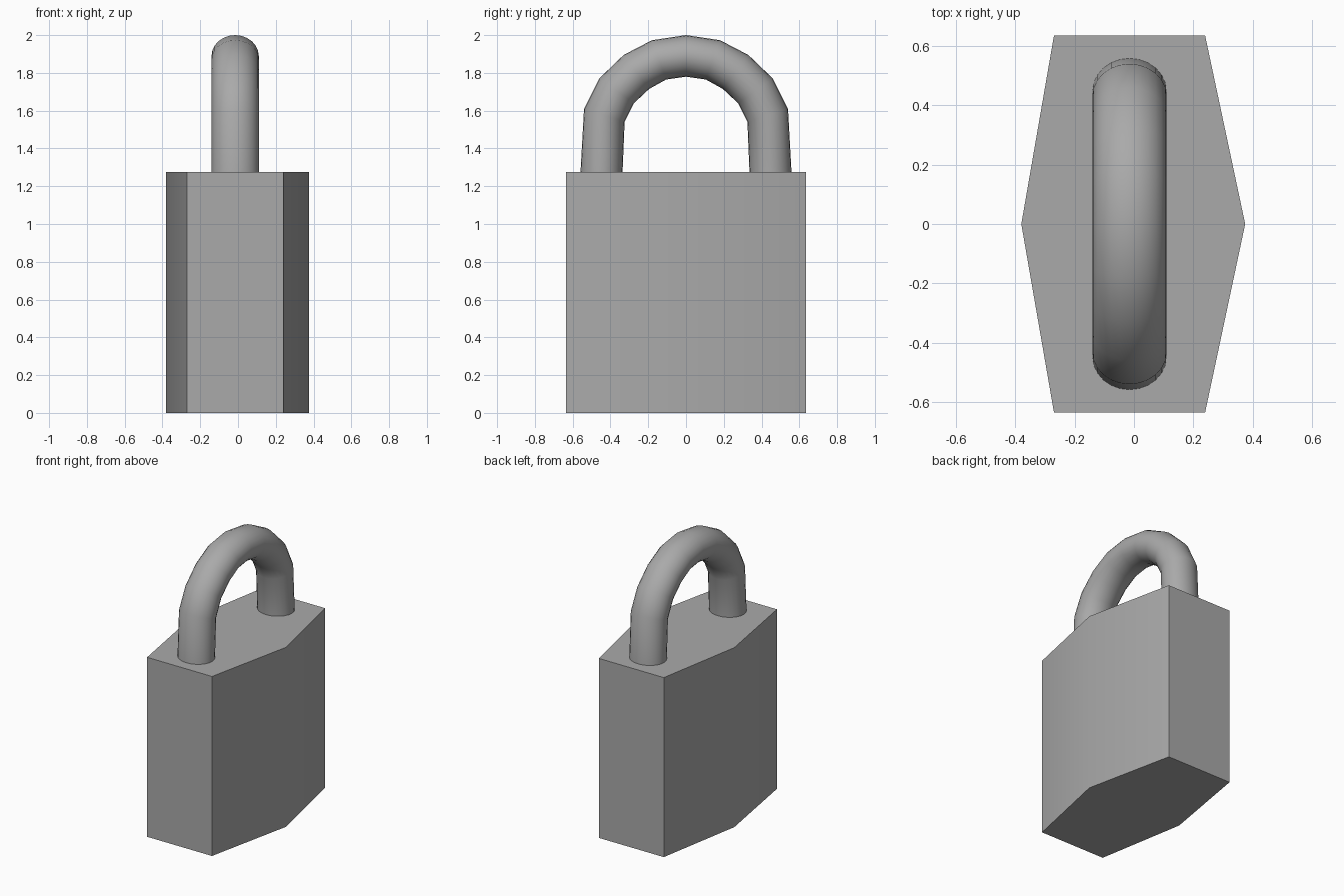
import bpy, bmesh, math
from mathutils import Vector

cube = bpy.data.objects.get("Cube")
if cube:
    bpy.data.objects.remove(cube, do_unlink=True)

GREY = (0.4, 0.4, 0.4, 1)
metal = bpy.data.materials.new("grey metal")
metal.use_nodes = True
metal.diffuse_color = GREY
metal.node_tree.nodes["Principled BSDF"].inputs["Base Color"].default_value = GREY


def finish(name, bm):
    """Turn a bmesh into a smooth-by-angle object."""
    bmesh.ops.recalc_face_normals(bm, faces=bm.faces)
    mesh = bpy.data.meshes.new(name)
    bm.to_mesh(mesh)
    bm.free()
    mesh.materials.append(metal)
    obj = bpy.data.objects.new(name, mesh)
    bpy.context.collection.objects.link(obj)
    bpy.ops.object.select_all(action="DESELECT")
    obj.select_set(True)
    bpy.context.view_layer.objects.active = obj
    bpy.ops.object.shade_smooth_by_angle(angle=math.radians(40))
    return obj


# Lock body: six-sided prism
BODY_TOP = 1.275
outline = [(-0.27, -0.635), (0.24, -0.635), (0.375, 0),
           (0.24, 0.635), (-0.27, 0.635), (-0.38, 0)]
bm = bmesh.new()
base = bm.faces.new([bm.verts.new((x, y, 0)) for x, y in outline])
top = bmesh.ops.extrude_face_region(bm, geom=[base], use_keep_orig=True)
bmesh.ops.translate(bm, vec=(0, 0, BODY_TOP),
                    verts=[g for g in top["geom"] if isinstance(g, bmesh.types.BMVert)])
finish("lock_body", bm)

# Shackle: elliptical rings swept along an arch, given as outer and inner (y, z) pairs
SIDES, CENTRE_X, HALF_WIDTH = 24, -0.015, 0.125
half = [((0.56, 1.25), (0.337, 1.25)), ((0.54, 1.61), (0.325, 1.54)),
        ((0.46, 1.77), (0.275, 1.64)), ((0.33, 1.895), (0.195, 1.715)),
        ((0.18, 1.973), (0.105, 1.765))]
crown = [((0, 2.0), (0, 1.78))]
mirrored = [tuple((-y, z) for y, z in pair) for pair in reversed(half)]

bm = bmesh.new()
rings = []
for outer, inner in half + crown + mirrored:
    a, b = Vector((CENTRE_X, *outer)), Vector((CENTRE_X, *inner))
    mid, reach = (a + b) / 2, (a - b) / 2
    ring = []
    for i in range(SIDES):
        t = math.tau * i / SIDES
        side = Vector((HALF_WIDTH * math.sin(t), 0, 0))
        ring.append(bm.verts.new(mid + reach * math.cos(t) + side))
    rings.append(ring)
for r, s in zip(rings, rings[1:]):
    for i in range(SIDES):
        j = (i + 1) % SIDES
        bm.faces.new((r[i], r[j], s[j], s[i]))
bm.faces.new(rings[0])
bm.faces.new(rings[-1])
finish("shackle", bm)
